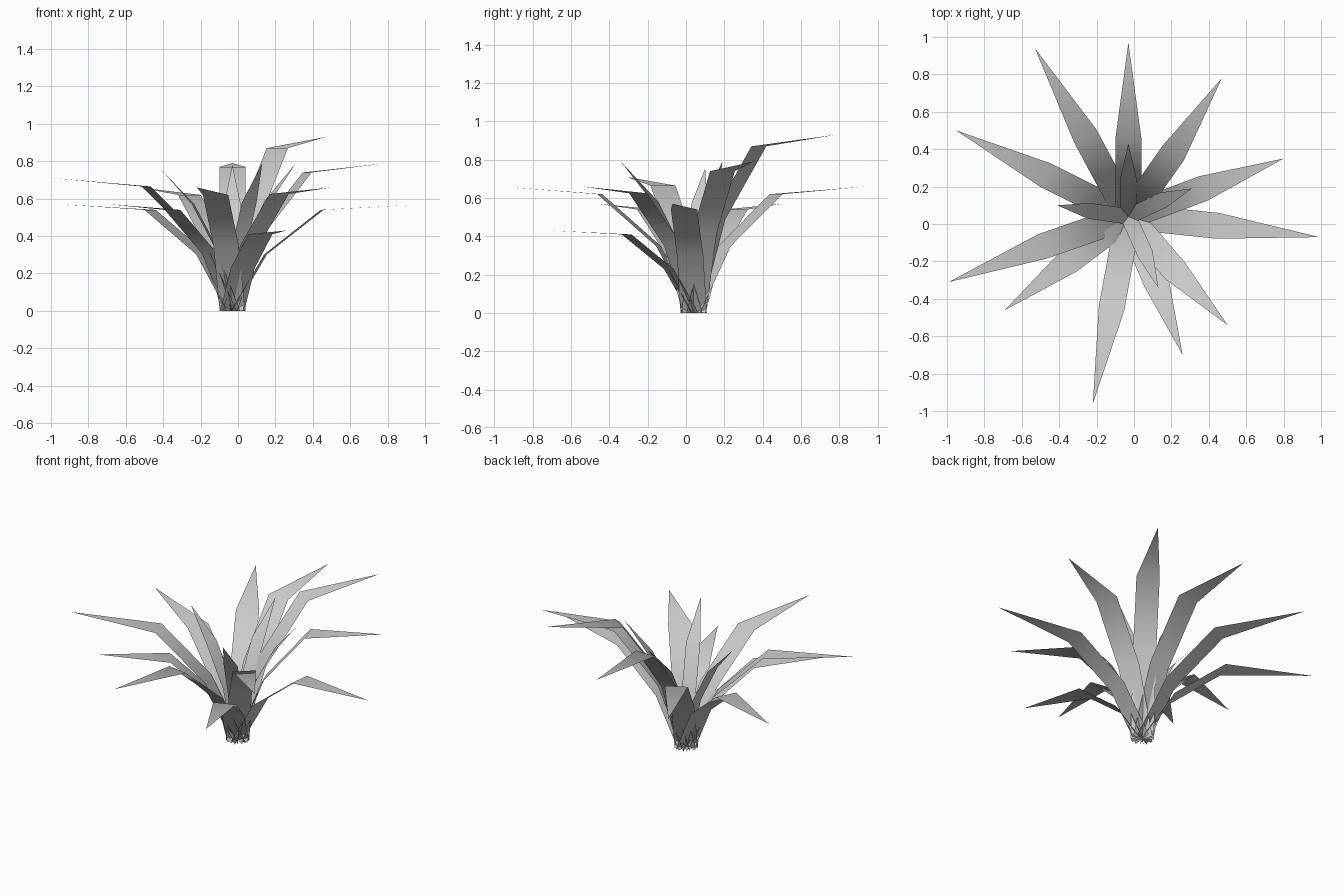
import bpy
import bmesh
from mathutils import Vector

cube = bpy.data.objects.get("Cube")
if cube:
    bpy.data.objects.remove(cube, do_unlink=True)

grey = bpy.data.materials.new("leaf grey")
grey.use_nodes = True
colour = (0.6, 0.6, 0.6, 1)
grey.diffuse_color = colour
grey.node_tree.nodes["Principled BSDF"].inputs["Base Color"].default_value = colour

ROOT = Vector((-0.03, 0.04, 0))


def leaf(name, bend, tip, width):
    """Folded strip: root, rising middle, bend, then a pointed end."""
    bend, tip = Vector(bend), Vector(tip)
    out = bend - ROOT
    middle = ROOT + Vector((out.x * 0.37, out.y * 0.37, out.z * 0.56))
    heading = tip - ROOT
    side = Vector((-heading.y, heading.x, 0)).normalized() * width / 2
    bm = bmesh.new()
    rows = [[bm.verts.new(p + side * s) for s in (-1, 1)]
            for p in (ROOT, middle, bend)]
    for low, high in zip(rows, rows[1:]):
        bm.faces.new((low[0], high[0], high[1], low[1]))
    bm.faces.new((rows[-1][0], bm.verts.new(tip), rows[-1][1]))
    bmesh.ops.recalc_face_normals(bm, faces=bm.faces)
    bm.normal_update()
    if sum(f.normal.z for f in bm.faces) < 0:
        bmesh.ops.reverse_faces(bm, faces=bm.faces)
    for f in bm.faces:
        f.smooth = True
    mesh = bpy.data.meshes.new(name)
    bm.to_mesh(mesh)
    bm.free()
    mesh.materials.append(grey)
    bpy.context.collection.objects.link(bpy.data.objects.new(name, mesh))


# Long arching leaves: bend point, tip point
outer = [
    ((0.45, -0.01, 0.54), (0.99, -0.07, 0.57)),
    ((0.37, 0.19, 0.74), (0.80, 0.35, 0.79)),
    ((0.21, 0.38, 0.87), (0.47, 0.78, 0.93)),
    ((-0.03, 0.46, 0.77), (-0.03, 0.97, 0.79)),
    ((-0.26, 0.47, 0.62), (-0.53, 0.94, 0.66)),
    ((-0.47, 0.26, 0.54), (-0.95, 0.50, 0.57)),
    ((-0.49, -0.12, 0.665), (-0.99, -0.31, 0.71)),
    ((-0.35, -0.20, 0.54), (-0.69, -0.46, 0.57)),
    ((-0.12, -0.45, 0.62), (-0.22, -0.96, 0.66)),
    ((0.12, -0.31, 0.41), (0.26, -0.70, 0.43)),
    ((0.22, -0.25, 0.625), (0.50, -0.54, 0.66)),
]
for i, (bend, tip) in enumerate(outer):
    leaf(f"outer_leaf_{i + 1}", bend, tip, 0.138)

# Short upright leaves in the middle
inner = [
    ((0.16, 0.13, 0.59), (0.31, 0.19, 0.79)),
    ((-0.03, 0.25, 0.58), (-0.03, 0.43, 0.78)),
    ((-0.24, 0.07, 0.57), (-0.41, 0.10, 0.755)),
    ((0.06, -0.16, 0.58), (0.13, -0.34, 0.79)),
]
for i, (bend, tip) in enumerate(inner):
    leaf(f"inner_leaf_{i + 1}", bend, tip, 0.085)
